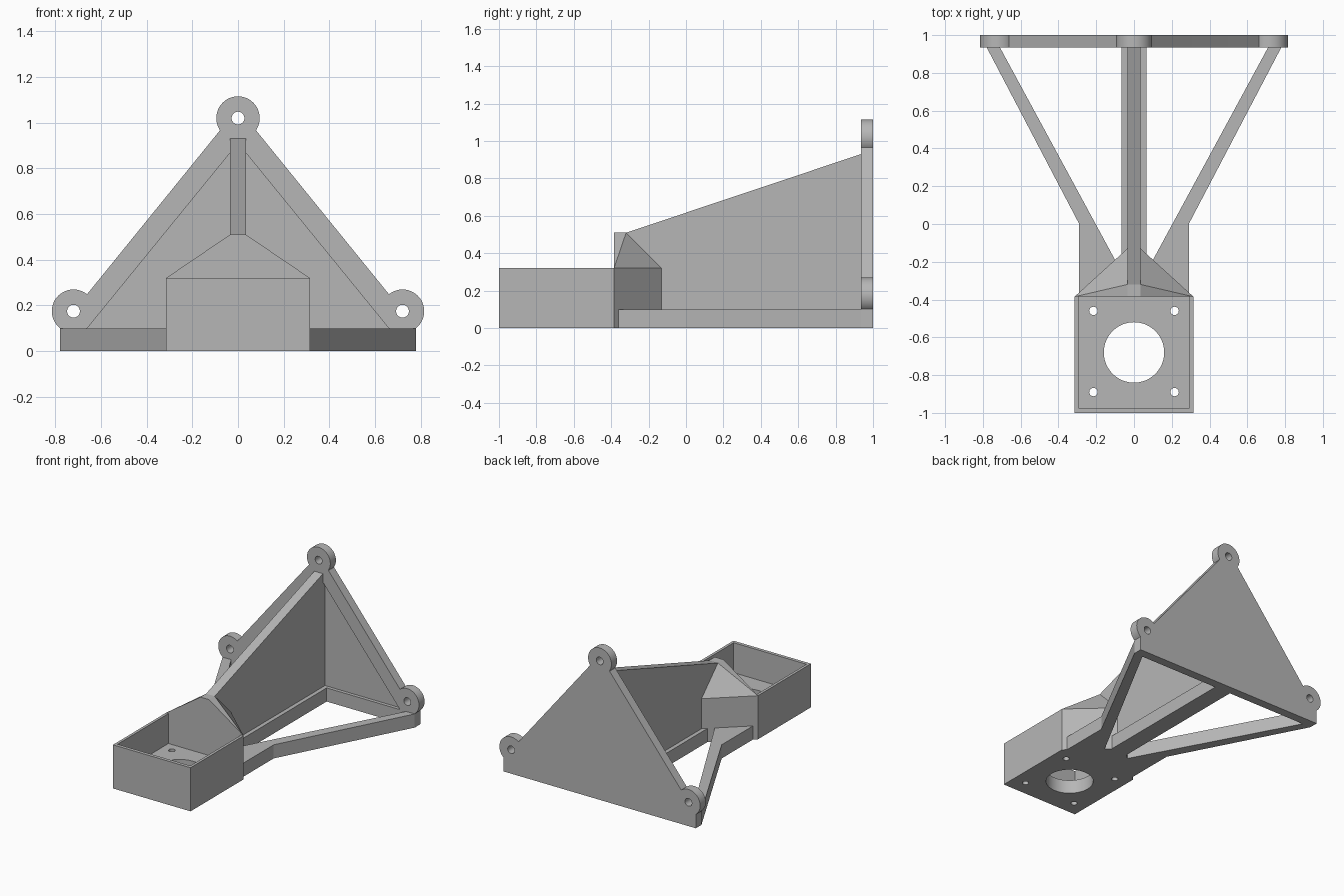
import bpy
import bmesh
import math
from mathutils import Vector

if "Cube" in bpy.data.objects:
    bpy.data.objects.remove(bpy.data.objects["Cube"], do_unlink=True)

grey = bpy.data.materials.new("plain grey")
grey.use_nodes = True
grey.diffuse_color = (0.47, 0.47, 0.47, 1)
grey.node_tree.nodes["Principled BSDF"].inputs["Base Color"].default_value = grey.diffuse_color


def finish(name, bm):
    bmesh.ops.recalc_face_normals(bm, faces=bm.faces)
    mesh = bpy.data.meshes.new(name)
    bm.to_mesh(mesh)
    bm.free()
    mesh.materials.append(grey)
    obj = bpy.data.objects.new(name, mesh)
    bpy.context.collection.objects.link(obj)
    return obj


def prism(name, profile, axis, lo, hi):
    """Extrude a 2D profile along one axis, from lo to hi."""
    place = {"x": lambda a, b, d: (d, a, b),
             "y": lambda a, b, d: (a, d, b),
             "z": lambda a, b, d: (a, b, d)}[axis]
    bm = bmesh.new()
    face = bm.faces.new([bm.verts.new(place(a, b, lo)) for a, b in profile])
    grown = bmesh.ops.extrude_face_region(bm, geom=[face])["geom"]
    verts = [g for g in grown if isinstance(g, bmesh.types.BMVert)]
    bmesh.ops.translate(bm, verts=verts, vec=Vector(place(0, 0, hi - lo)))
    return finish(name, bm)


def rect(x0, x1, y0, y1):
    return [(x0, y0), (x1, y0), (x1, y1), (x0, y1)]


def disc(cx, cy, r, sides=48):
    return [(cx + r * math.cos(2 * math.pi * i / sides),
             cy + r * math.sin(2 * math.pi * i / sides)) for i in range(sides)]


def combine(target, tool, operation):
    """Apply a boolean and discard the tool."""
    tool.hide_render = True
    mod = target.modifiers.new(operation.lower(), "BOOLEAN")
    mod.operation = operation
    mod.solver = "EXACT"
    mod.object = tool
    bpy.context.view_layer.objects.active = target
    bpy.ops.object.modifier_apply(modifier=mod.name)
    bpy.data.objects.remove(tool, do_unlink=True)


def smooth(obj):
    bpy.ops.object.select_all(action="DESELECT")
    obj.select_set(True)
    bpy.context.view_layer.objects.active = obj
    bpy.ops.object.shade_smooth_by_angle(angle=math.radians(30))


def mirrored(half):
    return half + [(-x, z) for x, z in reversed(half)]


HOOD_FRONT, PLATE_FRONT, BASE_TOP = -0.385, 0.935, 0.1

# Open tray with a large centre bore and four screw holes
tray = prism("tray", rect(-0.315, 0.315, -1, HOOD_FRONT), "z", 0, 0.32)
combine(tray, prism("tray_cutter", rect(-0.295, 0.295, -0.975, -0.3), "z", BASE_TOP, 0.5), "DIFFERENCE")
combine(tray, prism("bore_cutter", disc(0, -0.68, 0.16, 64), "z", -0.1, 0.2), "DIFFERENCE")
for x in (-0.215, 0.215):
    for y in (-0.89, -0.46):
        combine(tray, prism("screw_cutter", disc(x, y, 0.022, 32), "z", -0.1, 0.2), "DIFFERENCE")
smooth(tray)

# Faceted hood joining the tray to the rib
bm = bmesh.new()
for s in (-1, 1):
    for x, y, z in ((0.315, HOOD_FRONT, 0), (0.315, HOOD_FRONT, 0.32),
                    (0.035, HOOD_FRONT, 0.51), (0.035, -0.32, 0.51),
                    (0.035, -0.13, 0.32), (0.035, -0.13, 0)):
        bm.verts.new((s * x, y, z))
bmesh.ops.convex_hull(bm, input=bm.verts)
bmesh.ops.dissolve_limit(bm, angle_limit=0.01, verts=bm.verts, edges=bm.edges)
finish("hood", bm)

# Splayed base arms and the centre bar
for name, s in (("left_arm", 1), ("right_arm", -1)):
    outline = [(0.29, -0.362), (0.29, 0), (0.78, PLATE_FRONT), (0.71, PLATE_FRONT), (0.007, -0.362)]
    prism(name, [(s * x, y) for x, y in outline], "z", 0, BASE_TOP)
prism("centre_bar", rect(-0.065, 0.065, -0.3, 0.95), "z", 0, BASE_TOP)

# Tall sloping rib
prism("rib", [(-0.32, 0.05), (0.965, 0.05), (0.965, 0.9), (PLATE_FRONT, 0.93), (-0.32, 0.51)],
      "x", -0.035, 0.035)

# Triangular mounting plate with three drilled lugs and a recessed front panel
plate = prism("back_plate", mirrored([(0.78, 0), (0.78, 0.12), (0.66, 0.25), (0.08, 0.965)]),
              "y", PLATE_FRONT, 1)
lugs = [(0, 1.02), (-0.72, 0.175), (0.72, 0.175)]
for x, z in lugs:
    combine(plate, prism("lug", disc(x, z, 0.095), "y", PLATE_FRONT, 1), "UNION")
panel = [(-0.66, BASE_TOP), (0.66, BASE_TOP), (0, 0.91)]
combine(plate, prism("panel_cutter", panel, "y", 0.8, 0.96), "DIFFERENCE")
for x, z in lugs:
    combine(plate, prism("lug_cutter", disc(x, z, 0.028, 32), "y", 0.8, 1.1), "DIFFERENCE")
smooth(plate)
